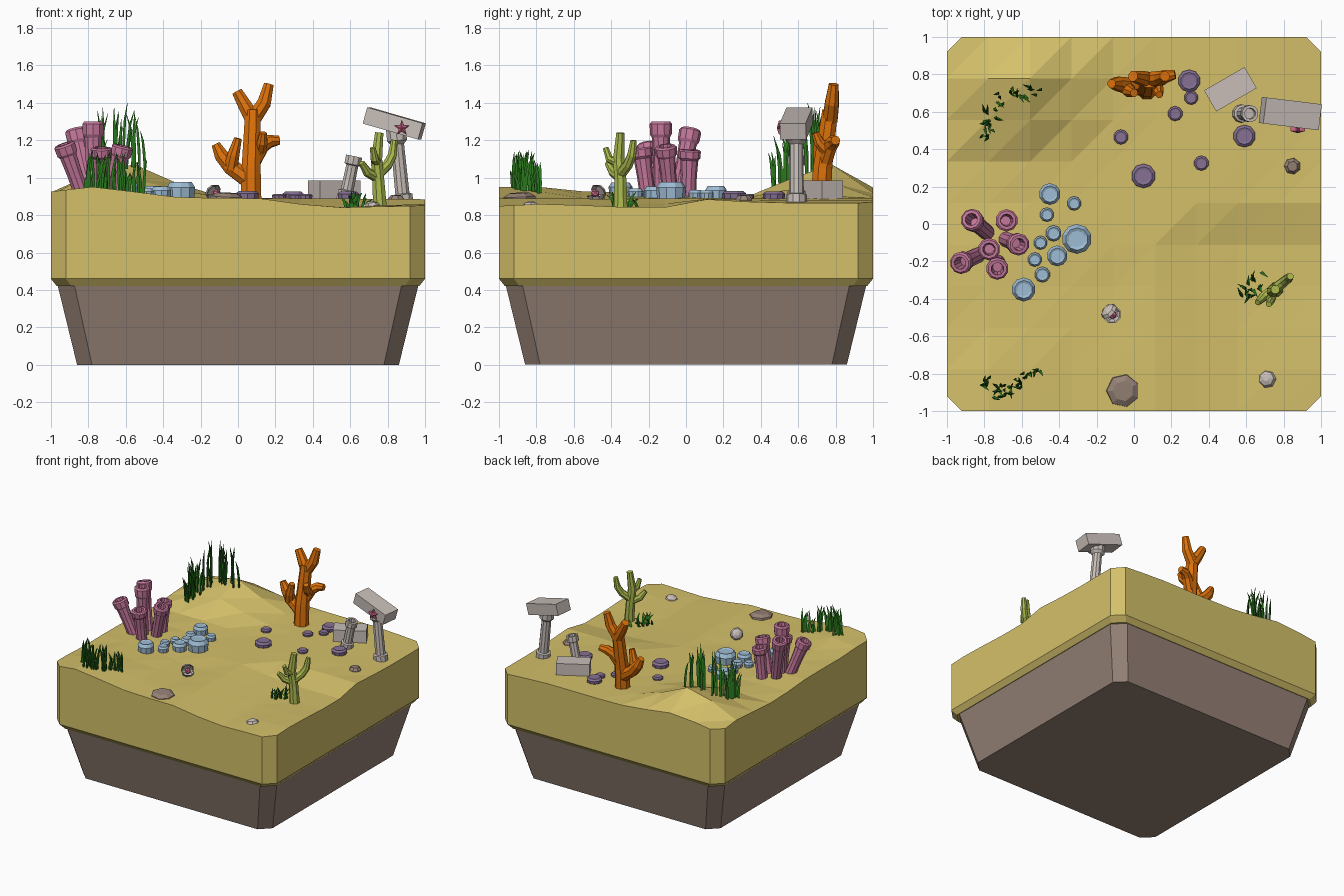
import bpy, bmesh, math, random
from mathutils import Vector, Matrix

if "Cube" in bpy.data.objects:
    bpy.data.objects.remove(bpy.data.objects["Cube"])

random.seed(4)
UP = Vector((0, 0, 1))


def material(name, r, g, b):
    m = bpy.data.materials.new(name)
    m.diffuse_color = [((c / 255 + 0.055) / 1.055) ** 2.4 for c in (r, g, b)] + [1]
    m.use_nodes = True
    m.node_tree.nodes["Principled BSDF"].inputs["Base Color"].default_value = m.diffuse_color
    return m


SAND = material("sand", 212, 192, 106)
EARTH = material("brown earth", 150, 130, 118)
ORANGE = material("orange coral", 222, 114, 10)
PINK = material("pink sponge", 198, 120, 156)
GRASS = material("sea grass green", 42, 118, 28)
BLUE = material("pale blue", 158, 188, 212)
PURPLE = material("dusky purple", 134, 112, 148)
STONE = material("pale stone", 200, 190, 184)
LIME = material("lime coral", 172, 186, 78)
STAR = material("rose", 212, 105, 140)


def finish(bm, name, mat):
    bmesh.ops.recalc_face_normals(bm, faces=bm.faces)
    me = bpy.data.meshes.new(name)
    bm.to_mesh(me)
    bm.free()
    me.materials.append(mat)
    bpy.context.collection.objects.link(bpy.data.objects.new(name, me))


def rings(bm, data, n):
    """Skin a list of (centre, direction, radius) rings and cap both ends."""
    loops = []
    for c, d, r in data:
        q = UP.rotation_difference(d)
        loops.append([bm.verts.new(Vector(c) + q @ Vector((r * math.cos(a), r * math.sin(a), 0)))
                      for a in (math.tau * (i + .5) / n for i in range(n))])
    for a, b in zip(loops, loops[1:]):
        for i in range(n):
            bm.faces.new((a[i], a[(i + 1) % n], b[(i + 1) % n], b[i]))
    bm.faces.new(loops[0][::-1])
    bm.faces.new(loops[-1])


def tube(bm, pts, radii, n=8):
    pts = [Vector(p) for p in pts]
    data = []
    for i, p in enumerate(pts):
        d = pts[min(i + 1, len(pts) - 1)] - pts[max(i - 1, 0)]
        data.append((p, d.normalized(), radii[i]))
    rings(bm, data, n)


def lathe(bm, base, axis, profile, n=10):
    axis = Vector(axis).normalized()
    rings(bm, [(Vector(base) + axis * h, axis, r) for h, r in profile], n)


def box(bm, size, centre, rot_y=0, rot_z=0):
    m = (Matrix.Translation(centre) @ Matrix.Rotation(rot_z, 4, 'Z') @
         Matrix.Rotation(rot_y, 4, 'Y') @ Matrix.Diagonal((*size, 1)))
    bmesh.ops.create_cube(bm, size=1, matrix=m)


def smooth(a, b, x):
    t = min(max((x - a) / (b - a), 0), 1)
    return t * t * (3 - 2 * t)


def ground(x, y):
    z = 0.89
    for cx, cy, h, rx, ry in ((-.6, .74, .19, .3, .24), (-.78, -.9, .065, .3, .4),
                              (-.9, -.2, .03, .3, .3), (-.1, -.4, -.012, .2, .2),
                              (.95, -.75, .02, .25, .3)):
        z += h * math.exp(-((x - cx) / rx) ** 2 - ((y - cy) / ry) ** 2)
    z -= .05 * smooth(.1, .5, x) * smooth(.15, -.15, y)
    return z - .025 * smooth(.6, 1, x) * smooth(.0, .5, y)


# tapered earth base with chamfered corners
bm = bmesh.new()
loops = []
for z, s, c in ((0, .86, .08), (.43, .965, .09)):
    outline = [(s, -s + c), (s, s - c), (s - c, s), (-s + c, s),
               (-s, s - c), (-s, -s + c), (-s + c, -s), (s - c, -s)]
    loops.append([bm.verts.new((x, y, z)) for x, y in outline])
for i in range(8):
    j = (i + 1) % 8
    bm.faces.new((loops[0][i], loops[0][j], loops[1][j], loops[1][i]))
bm.faces.new(loops[0][::-1])
bm.faces.new(loops[1])
finish(bm, "earth_base", EARTH)

# sand block: 9 x 9 terrain grid, cut corners, walls and bottom lip
bm = bmesh.new()
N = 9
g = [[bm.verts.new((x, y, ground(x, y))) for y in (2 * j / N - 1 for j in range(N + 1))]
     for x in (2 * i / N - 1 for i in range(N + 1))]
for i in range(N):
    for j in range(N):
        bm.faces.new((g[i][j], g[i + 1][j], g[i + 1][j + 1]))
        bm.faces.new((g[i][j], g[i + 1][j + 1], g[i][j + 1]))
for sx in (-1, 1):
    for sy in (-1, 1):
        bmesh.ops.bisect_plane(bm, geom=bm.verts[:] + bm.edges[:] + bm.faces[:],
                               plane_co=(.92 * sx, sy, 0), plane_no=(sx, sy, 0), clear_outer=True)
edges = [e for e in bm.edges if e.is_boundary]
for z, s in ((.46, 1), (.42, .968)):
    geom = bmesh.ops.extrude_edge_only(bm, edges=edges)["geom"]
    edges = [e for e in geom if isinstance(e, bmesh.types.BMEdge)]
    for v in (v for v in geom if isinstance(v, bmesh.types.BMVert)):
        v.co = (v.co.x * s, v.co.y * s, z)
    edges = [e for e in edges if e.is_boundary]
bmesh.ops.holes_fill(bm, edges=edges, sides=0)
finish(bm, "sand_block", SAND)

# orange branching coral
bm = bmesh.new()
tube(bm, [(.07, .72, .85), (.07, .73, 1.05), (.075, .75, 1.2), (.08, .77, 1.36)], [.06, .055, .05, .045])
tube(bm, [(.08, .77, 1.31), (.04, .78, 1.38), (-.005, .79, 1.46)], [.044, .04, .03])
tube(bm, [(.08, .77, 1.31), (.14, .78, 1.40), (.165, .79, 1.50)], [.044, .04, .028])
tube(bm, [(.07, .73, .98), (-.04, .74, 1.06), (-.09, .75, 1.12), (-.12, .75, 1.18)], [.05, .046, .04, .025])
tube(bm, [(-.04, .73, 1.05), (-.025, .71, 1.12), (.0, .70, 1.21)], [.04, .035, .022])
tube(bm, [(.08, .74, 1.08), (.13, .77, 1.17), (.17, .79, 1.195), (.22, .80, 1.2)], [.042, .04, .036, .025])
tube(bm, [(.12, .75, 1.15), (.13, .71, 1.19), (.135, .69, 1.24)], [.035, .03, .02])
finish(bm, "orange_coral", ORANGE)

# lime branching coral
bm = bmesh.new()
tube(bm, [(.76, -.35, .82), (.75, -.35, .98), (.74, -.36, 1.1), (.755, -.35, 1.24)], [.04, .035, .033, .024])
tube(bm, [(.75, -.35, 1.02), (.80, -.31, 1.07), (.825, -.29, 1.12), (.835, -.28, 1.2)], [.03, .028, .026, .018])
tube(bm, [(.745, -.35, 1.0), (.69, -.39, 1.03), (.66, -.42, 1.08)], [.028, .026, .017])
tube(bm, [(.745, -.36, 1.08), (.73, -.41, 1.1), (.72, -.43, 1.16)], [.025, .023, .016])
finish(bm, "lime_coral", LIME)

# pink tube sponges: hollow flared tubes
bm = bmesh.new()
for b, t in (((-.70, .01), (-.68, .02, 1.15)), ((-.78, -.05), (-.87, .025, 1.26)),
             ((-.77, -.13), (-.775, -.135, 1.30)), ((-.82, -.16), (-.93, -.21, 1.18)),
             ((-.73, -.2), (-.73, -.24, 1.16)), ((-.69, -.08), (-.615, -.11, 1.17))):
    base = Vector((*b, .87))
    axis = Vector(t) - base
    h = axis.length
    lathe(bm, base, axis, [(0, .042), (h * .5, .043), (h * .8, .048), (h * .84, .058), (h * .97, .06),
                           (h, .05), (h, .034), (h * .75, .026)])
finish(bm, "tube_sponges", PINK)


# low button polyps
def buttons(name, mat, items, k):
    bm = bmesh.new()
    for x, y, r in items:
        h = k * r
        lathe(bm, (x, y, ground(x, y) - .015), UP,
              [(0, r * .92), (h * .65 + .015, r), (h + .015, r * .75), (h * .92 + .015, r * .55)])
    finish(bm, name, mat)


buttons("blue_polyps", BLUE, ((-.45, .16, .058), (-.32, .11, .038), (-.465, .05, .038), (-.43, -.05, .043),
                              (-.305, -.08, .08), (-.5, -.1, .037), (-.41, -.17, .056), (-.53, -.19, .038),
                              (-.49, -.27, .042), (-.59, -.35, .064)), 1.1)
buttons("purple_polyps", PURPLE, ((.295, .765, .06), (.305, .675, .038), (.22, .59, .04), (-.07, .465, .04),
                                  (.05, .257, .065), (.36, .325, .04), (.59, .47, .06)), .6)

# flat brown rocks
bm = bmesh.new()
for x, y, r in ((-.06, -.89, .092), (.845, .31, .046)):
    lathe(bm, (x, y, ground(x, y) - .02), (.05, -.05, 1), [(0, r), (.03, r * .95), (.048, r * .6)], 7)
finish(bm, "flat_rocks", EARTH)

# ruins: tall pillar, tilted slab, short leaning column, fallen block
bm = bmesh.new()
lathe(bm, (.885, .59, .85), (-.04, 0, .4), [(0, .056), (.06, .056), (.065, .04), (.33, .037), (.35, .056), (.44, .056)])
finish(bm, "tall_pillar", STONE)
bm = bmesh.new()
box(bm, (.31, .14, .09), (.835, .59, 1.29), math.radians(16), math.radians(-7))
finish(bm, "tilted_slab", STONE)
bm = bmesh.new()
lathe(bm, (.57, .59, .87), (.05, 0, .24), [(0, .05), (.06, .048), (.065, .036), (.2, .034), (.205, .046),
                                           (.25, .046), (.25, .03), (.22, .028)])
finish(bm, "broken_column", STONE)
bm = bmesh.new()
box(bm, (.25, .13, .12), (.515, .72, .925), 0, math.radians(30))
finish(bm, "fallen_block", STONE)

# sea star on the slab
bm = bmesh.new()
outer = []
for y in (.522, .497):
    outer.append([bm.verts.new((.875 + r * math.sin(a), y, 1.265 + r * math.cos(a)))
                  for a, r in ((math.tau * i / 10, .018 if i % 2 else .042) for i in range(10))])
tip = bm.verts.new((.875, .485, 1.265))
for i in range(10):
    j = (i + 1) % 10
    bm.faces.new((outer[0][i], outer[0][j], outer[1][j], outer[1][i]))
    bm.faces.new((outer[1][i], outer[1][j], tip))
finish(bm, "sea_star", STAR)

# open clam with pearl, and a small loose shell
bowl = [(0, .015), (.012, .04), (.03, .05), (.03, .043), (.014, .03)]
cz = ground(-.12, -.48)
bm = bmesh.new()
lathe(bm, (-.12, -.48, cz - .005), (.1, -.1, 1), bowl, 8)
lathe(bm, (-.15, -.45, cz + .055), (.6, -.6, -.45), bowl, 8)
lathe(bm, (.705, -.825, ground(.705, -.825) + .025), (.2, -.1, -1), bowl, 7)
finish(bm, "shells", STONE)
bm = bmesh.new()
bmesh.ops.create_icosphere(bm, subdivisions=1, radius=.024, matrix=Matrix.Translation((-.115, -.485, cz + .035)))
finish(bm, "pearl", STAR)


# sea grass: curved tapering blades scattered along a path
def grass(name, path, count, low, high, lean):
    bm = bmesh.new()
    for _ in range(count):
        t = random.random() * (len(path) - 1)
        i = int(t)
        p = Vector(path[i]).lerp(Vector(path[i + 1]), t - i)
        x, y = p.x + random.uniform(-.03, .03), p.y + random.uniform(-.03, .03)
        h, a = random.uniform(low, high), random.uniform(0, math.tau)
        d = Vector((math.cos(a), math.sin(a), 0)) * random.uniform(.3, 1) * lean
        b = Vector((x, y, ground(x, y) - .02))
        tube(bm, [b, b + d * .15 + UP * h * .4, b + d * .45 + UP * h * .75, b + d + UP * h],
             [.008, .01, .008, .001], 3)
    finish(bm, name, GRASS)


grass("grass_back", ((-.51, .7), (-.66, .71), (-.76, .62), (-.79, .48)), 38, .2, .36, .05)
grass("grass_front", ((-.81, -.83), (-.74, -.9), (-.62, -.87), (-.5, -.75)), 38, .1, .22, .045)
grass("grass_right", ((.58, -.37), (.63, -.35), (.67, -.28)), 16, .06, .11, .06)
